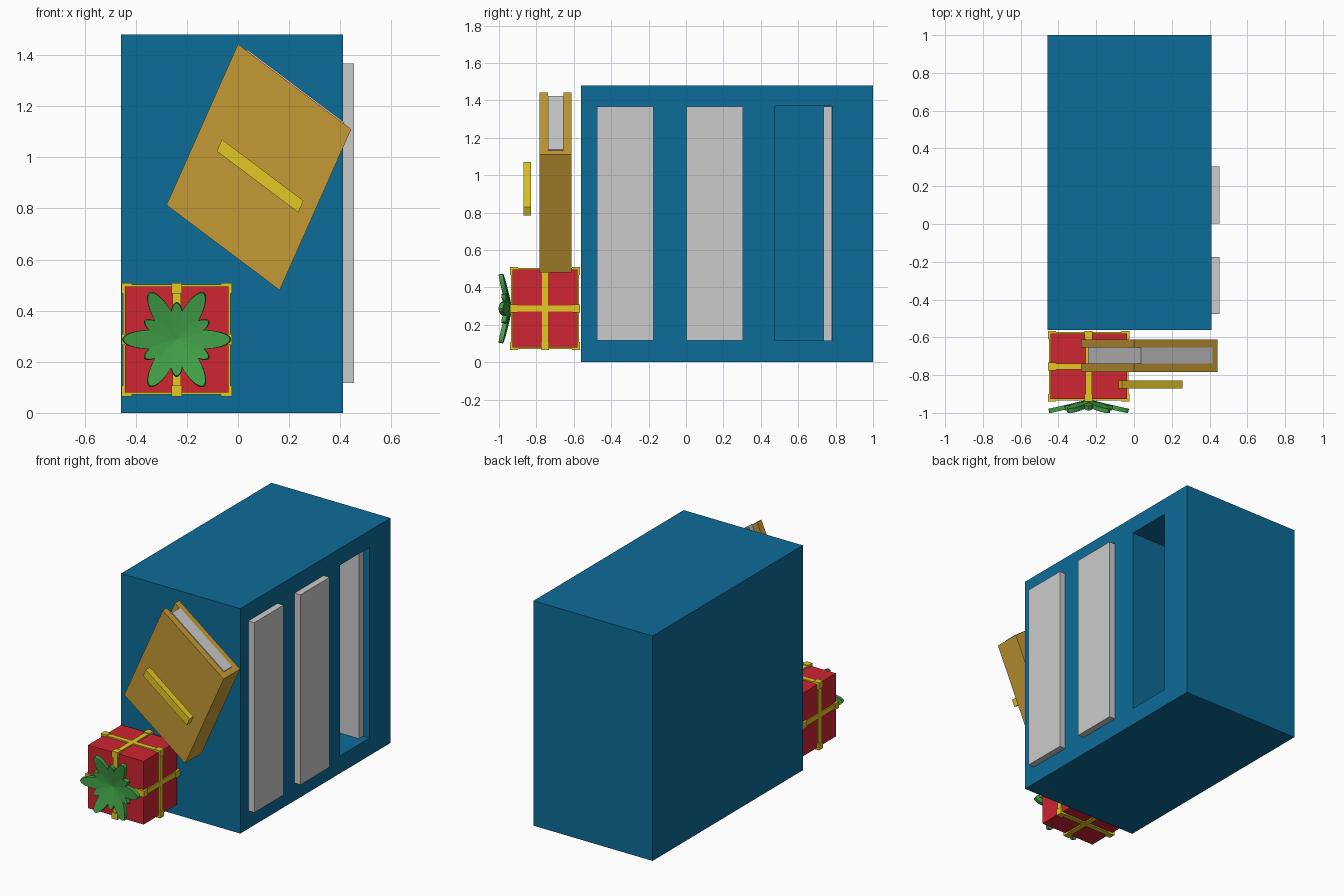
import bpy, bmesh, math
from mathutils import Matrix, Vector

if "Cube" in bpy.data.objects:
    bpy.data.objects.remove(bpy.data.objects["Cube"])


def material(name, rgb):
    m = bpy.data.materials.new(name)
    m.diffuse_color = (*rgb, 1)
    m.use_nodes = True
    m.node_tree.nodes["Principled BSDF"].inputs["Base Color"].default_value = m.diffuse_color
    return m


BLUE = material("blue", (0.004, 0.15, 0.32))
GOLD = material("gold", (0.56, 0.32, 0.035))
YELLOW = material("yellow", (0.77, 0.58, 0.017))
RED = material("red", (0.62, 0.018, 0.032))
GREEN = material("green", (0.055, 0.36, 0.065))


def prism(name, pts, y0, y1, mat=None, matrix=Matrix()):
    """Extrude an outline in the xz plane from y0 to y1."""
    bm = bmesh.new()
    a = [bm.verts.new((x, y0, z)) for x, z in pts]
    b = [bm.verts.new((x, y1, z)) for x, z in pts]
    bm.faces.new(a)
    bm.faces.new(b[::-1])
    for i in range(len(pts)):
        j = (i + 1) % len(pts)
        bm.faces.new((a[j], a[i], b[i], b[j]))
    bm.transform(matrix)
    bmesh.ops.recalc_face_normals(bm, faces=bm.faces)
    me = bpy.data.meshes.new(name)
    bm.to_mesh(me)
    bm.free()
    ob = bpy.data.objects.new(name, me)
    bpy.context.collection.objects.link(ob)
    if mat:
        me.materials.append(mat)
    return ob


def box(name, x, y, z, mat=None):
    return prism(name, [(x[0], z[0]), (x[1], z[0]), (x[1], z[1]), (x[0], z[1])], y[0], y[1], mat)


def select(ob):
    bpy.ops.object.select_all(action='DESELECT')
    ob.select_set(True)
    bpy.context.view_layer.objects.active = ob


# cabinet with a recess behind the third door
cabinet = box("cabinet", (-0.457, 0.41), (-0.562, 1.0), (0, 1.48), BLUE)
cutter = box("recess_cutter", (0.02, 0.6), (0.477, 0.782), (0.115, 1.37), BLUE)
cutter.hide_render = True
mod = cabinet.modifiers.new("recess", 'BOOLEAN')
mod.operation = 'DIFFERENCE'
mod.solver = 'EXACT'
mod.object = cutter
select(cabinet)
bpy.ops.object.modifier_apply(modifier="recess")
bpy.data.objects.remove(cutter)

# two closed doors and one swung inwards
for i, y in enumerate((-0.477, 0.002)):
    box(f"closed_door_{i + 1}", (0.41, 0.453), (y, y + 0.303), (0.117, 1.367))
box("open_door", (0.065, 0.366), (0.736, 0.781), (0.117, 1.367))

# leaning book, laid out on slanted axes u (across) and v (down)
TOP, U, V = Vector((0, 1.443)), Vector((0.443, -0.333)), Vector((-0.28, -0.63))


def slanted(name, u0, u1, v0, v1, y0, y1, mat=None):
    pts = [tuple(TOP + U * u + V * v) for u, v in ((u0, v0), (u1, v0), (u1, v1), (u0, v1))]
    return prism(name, pts, y0, y1, mat)


slanted("book_front_cover", 0, 1, 0, 1, -0.783, -0.739, GOLD)
slanted("book_back_cover", 0, 1, 0, 1, -0.655, -0.611, GOLD)
slanted("book_spine", 0.934, 1, 0, 1, -0.739, -0.655, GOLD)
slanted("book_pages", 0.078, 0.934, -0.008, 0.997, -0.739, -0.655)
# floating title strip
prism("book_title_bar", [(-0.063, 1.07), (0.256, 0.83), (0.236, 0.784), (-0.083, 1.024)],
      -0.87, -0.828, YELLOW)

# gift box
C = (-0.24, -0.754, 0.287)
H = (0.202, 0.173, 0.208)


def block(name, centre, half, mat):
    return box(name, *[(c - h, c + h) for c, h in zip(centre, half)], mat)


block("gift_box", C, H, RED)

# ribbon loops: one per axis, four bands and four corner folds each
for k in range(3):
    a, b = (k + 1) % 3, (k + 2) % 3
    for p, q in ((a, b), (b, a)):
        for s in (-1, 1):
            c, h = list(C), [0, 0, 0]
            c[p] += s * (H[p] + 0.003)
            h[p], h[q], h[k] = 0.005, H[q] - 0.01, 0.0165
            block("ribbon_band", c, h, YELLOW)
    for s in (-1, 1):
        for t in (-1, 1):
            c, h = list(C), [0.021] * 3
            c[a] += s * (H[a] - 0.007)
            c[b] += t * (H[b] - 0.007)
            block("ribbon_fold", c, h, YELLOW)

# bow: six long and six short petals tilted forward
for i in range(12):
    long = i % 2 == 0
    L, W = (0.108, 0.037) if long else (0.074, 0.026)
    tilt = 0.22
    pts = [(L + L * math.cos(t * math.tau / 32), W * math.sin(t * math.tau / 32)) for t in range(32)]
    mx = (Matrix.Translation((C[0], -0.943, C[2]))
          @ Matrix.Rotation(i * math.pi / 6, 4, 'Y')
          @ Matrix.Rotation(-tilt, 4, 'Z'))
    petal = prism("bow_petal", pts, -0.012, 0.012, GREEN, mx)
    select(petal)
    bpy.ops.object.shade_smooth_by_angle()
